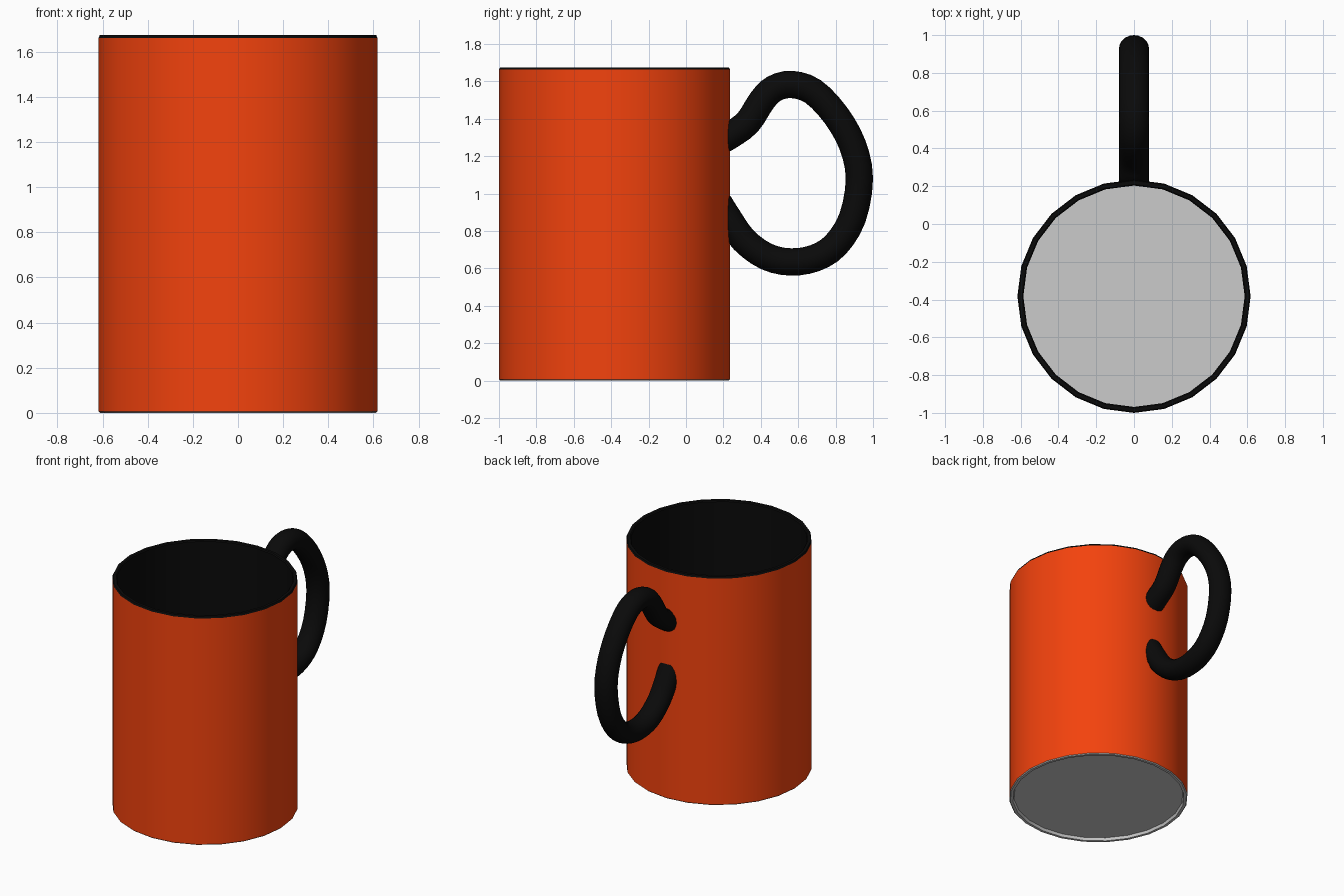
import bpy, bmesh, math
from mathutils import Vector

if "Cube" in bpy.data.objects:
    bpy.data.objects.remove(bpy.data.objects["Cube"])

CY, R, SIDES = -0.3825, 0.6175, 24


def material(name, color):
    m = bpy.data.materials.new(name)
    m.diffuse_color = (*color, 1)
    m.use_nodes = True
    m.node_tree.nodes["Principled BSDF"].inputs["Base Color"].default_value = m.diffuse_color
    return m


orange = material("orange_glaze", (0.9, 0.055, 0.004))
black = material("black_glaze", (0.003, 0.003, 0.003))


def finish(bm, name, mat, angle=40):
    me = bpy.data.meshes.new(name)
    bm.to_mesh(me)
    bm.free()
    ob = bpy.data.objects.new(name, me)
    bpy.context.collection.objects.link(ob)
    if mat:
        me.materials.append(mat)
    bpy.ops.object.select_all(action='DESELECT')
    ob.select_set(True)
    bpy.context.view_layer.objects.active = ob
    bpy.ops.object.shade_smooth_by_angle(angle=math.radians(angle))
    return ob


def bridge(bm, a, b):
    n = len(a)
    for i in range(n):
        j = (i + 1) % n
        bm.faces.new((a[i], a[j], b[j], b[i]))


def lathe(name, profile, mat=None, cap_start=False, cap_end=False):
    """Spin an (r, z) profile; a profile running up the outside faces outward."""
    bm = bmesh.new()
    rings = []
    for r, z in profile:
        rings.append([bm.verts.new((r * math.cos(t), CY + r * math.sin(t), z))
                      for t in (2 * math.pi * i / SIDES for i in range(SIDES))])
    for a, b in zip(rings, rings[1:]):
        bridge(bm, a, b)
    if cap_start:
        bm.faces.new(rings[0][::-1])
    if cap_end:
        bm.faces.new(rings[-1])
    return finish(bm, name, mat)


# Outer wall, dark rim with inner lining, recessed foot and inside floor
lathe("outer_wall", [(R, 0.006), (R, 1.662)], orange)
lathe("rim_and_lining", [(R, 1.662), (0.612, 1.675), (0.592, 1.675),
                         (0.586, 1.668), (0.586, 0.04)], black)
lathe("foot", [(0.585, 0.02), (0.592, 0), (0.611, 0), (R, 0.006)], cap_start=True)
lathe("inside_floor", [(0.586, 0.04)], cap_end=True)

# Handle: slightly oval tube swept along a smooth path in the y-z plane
path = [(0.17, 1.275), (0.235, 1.31), (0.33, 1.38), (0.405, 1.495), (0.47, 1.56),
        (0.565, 1.583), (0.68, 1.545), (0.80, 1.42), (0.89, 1.26), (0.927, 1.08),
        (0.89, 0.87), (0.80, 0.725), (0.69, 0.655), (0.56, 0.634), (0.43, 0.663),
        (0.31, 0.75), (0.225, 0.87), (0.175, 0.95)]
pts = [Vector(p) for p in path]


def spline(p0, p1, p2, p3, t):
    return 0.5 * (2 * p1 + (p2 - p0) * t + (2 * p0 - 5 * p1 + 4 * p2 - p3) * t * t
                  + (3 * p1 - p0 - 3 * p2 + p3) * t ** 3)


ext = [2 * pts[0] - pts[1]] + pts + [2 * pts[-1] - pts[-2]]
line = [spline(*ext[i:i + 4], k / 3) for i in range(len(pts) - 1) for k in range(3)]
line.append(pts[-1])

bm = bmesh.new()
rings = []
for i, p in enumerate(line):
    d = (line[min(i + 1, len(line) - 1)] - line[max(i - 1, 0)]).normalized()
    n = Vector((-d.y, d.x))
    ring = []
    for k in range(20):
        a = 2 * math.pi * k / 20
        x = 0.08 * math.cos(a)
        q = p + n * 0.073 * math.sin(a)
        # Keep the ends buried in the wall instead of poking inside
        y = max(q.x, CY + math.sqrt(0.6 ** 2 - x * x))
        ring.append(bm.verts.new((x, y, q.y)))
    rings.append(ring)
for a, b in zip(rings, rings[1:]):
    bridge(bm, a, b)
bm.faces.new(rings[0][::-1])
bm.faces.new(rings[-1])
bmesh.ops.recalc_face_normals(bm, faces=bm.faces)
finish(bm, "handle", black, 60)
